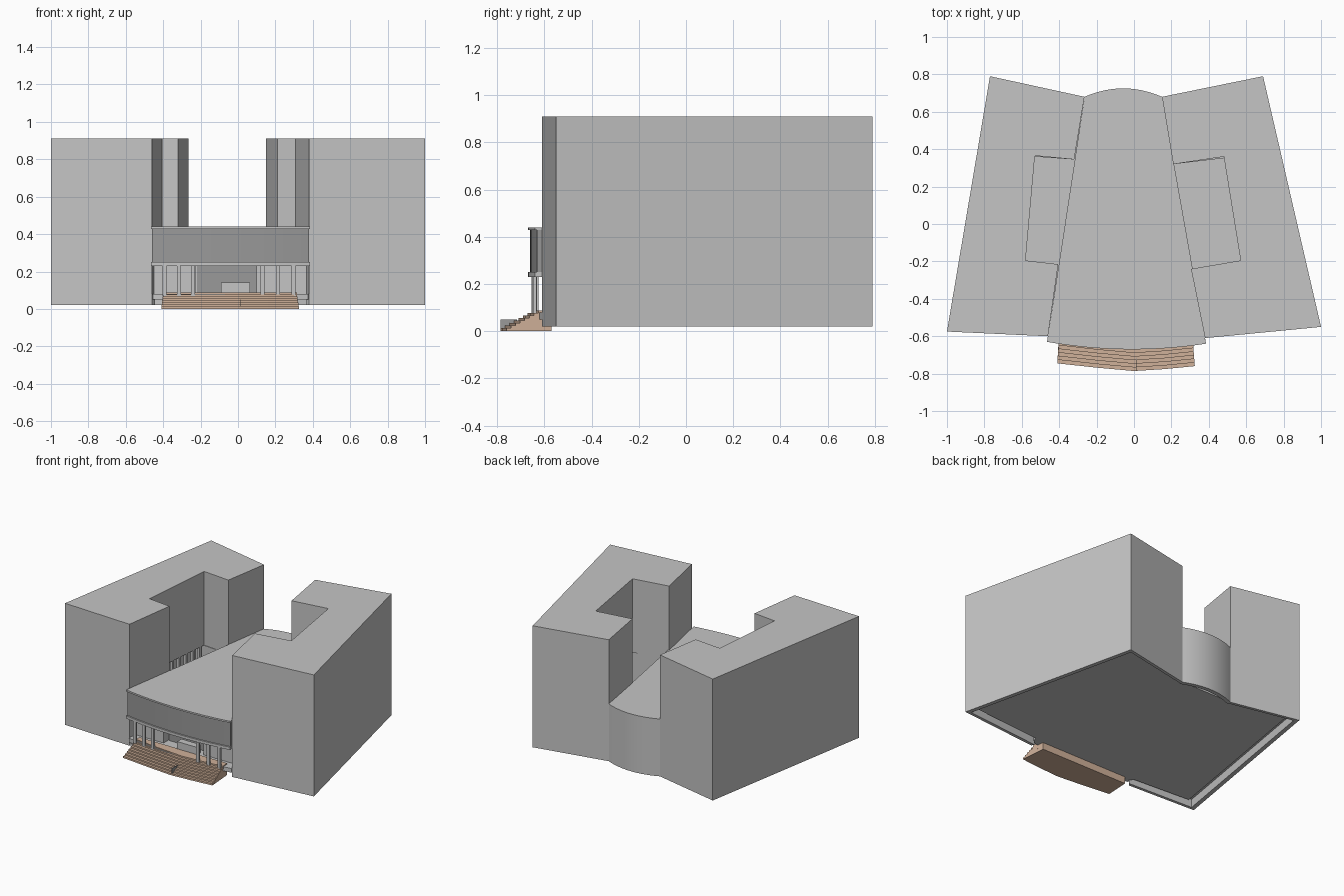
import bpy
import bmesh
from mathutils import Vector

cube = bpy.data.objects.get("Cube")
if cube:
    bpy.data.objects.remove(cube, do_unlink=True)


def material(name, rgb):
    m = bpy.data.materials.new(name)
    m.use_nodes = True
    m.diffuse_color = (*rgb, 1)
    m.node_tree.nodes["Principled BSDF"].inputs["Base Color"].default_value = (*rgb, 1)
    return m


GRAY = material("light gray", (0.56, 0.56, 0.56))
DARK = material("dark gray", (0.32, 0.32, 0.32))
TAN = material("tan stone", (0.63, 0.44, 0.32))


def prism(name, pts, z0, z1, mat):
    """Extrude a plan outline between two heights."""
    bm = bmesh.new()
    face = bm.faces.new([bm.verts.new((x, y, z0)) for x, y in pts])
    top = bmesh.ops.extrude_face_region(bm, geom=[face])["geom"]
    moved = [v for v in top if isinstance(v, bmesh.types.BMVert)]
    bmesh.ops.translate(bm, verts=moved, vec=(0, 0, z1 - z0))
    bmesh.ops.recalc_face_normals(bm, faces=bm.faces)
    me = bpy.data.meshes.new(name)
    bm.to_mesh(me)
    bm.free()
    me.materials.append(mat)
    ob = bpy.data.objects.new(name, me)
    bpy.context.collection.objects.link(ob)
    return ob


def box(name, x, y, w, d, z0, z1, mat):
    a, b = w / 2, d / 2
    return prism(name, [(x - a, y - b), (x + a, y - b), (x + a, y + b), (x - a, y + b)], z0, z1, mat)


def arc(x0, y0, x1, y1, bulge, n=16):
    """Shallow curve between two points, bulging in y."""
    return [(x0 + (x1 - x0) * t, y0 + (y1 - y0) * t + bulge * 4 * t * (1 - t))
            for t in (i / n for i in range(n + 1))]


def shade(ob):
    bpy.ops.object.select_all(action="DESELECT")
    ob.select_set(True)
    bpy.context.view_layer.objects.active = ob
    bpy.ops.object.shade_smooth_by_angle()


TOP, ROOF, SOFFIT, FLOOR, BASE = 0.91, 0.44, 0.37, 0.08, 0.02

# Wings: outer corners front to back, court corners front to back
wings = {
    "right": ([(-0.46, -0.60), (-1.0, -0.575), (-0.77, 0.79), (-0.265, 0.68)],
              [(-0.32, 0.345), (-0.53, 0.365), (-0.58, -0.195), (-0.405, -0.215)]),
    "left": ([(0.38, -0.61), (1.0, -0.55), (0.69, 0.79), (0.15, 0.68)],
             [(0.21, 0.32), (0.48, 0.36), (0.57, -0.195), (0.305, -0.24)]),
}
for side, (outer, court) in wings.items():
    s = -1 if side == "right" else 1
    prism(side + "_wing_upper", outer + court, SOFFIT, TOP, GRAY)
    # Lower storey has a deeper court behind an arcade
    deep = [court[0], (court[1][0] + s * 0.07, court[1][1]),
            (court[2][0] + s * 0.07, court[2][1]), court[3]]
    prism(side + "_wing_lower", outer + deep, FLOOR, SOFFIT, GRAY)
    # Arcade columns under the court wall
    a, b = Vector(court[1]), Vector(court[2])
    for i in range(8):
        p = a.lerp(b, (i + 0.5) / 8)
        box(f"{side}_arcade_column_{i}", p.x + s * 0.012, p.y, 0.02, 0.02, FLOOR, SOFFIT, GRAY)
    # Foundation skirt around the hollow underside
    for i in range(3):
        p, q = outer[i], outer[i + 1]
        inner = [(c[0] * 0.965, c[1] * 0.965) for c in (q, p)]
        prism(f"{side}_foundation_{i}", [p, q] + inner, BASE, FLOOR, GRAY)

# Floor slab
floor = arc(-0.455, -0.61, 0.375, -0.61, -0.035) + [
    (0.38, -0.56), (0.92, -0.51), (0.64, 0.73), (0.15, 0.64),
    (-0.265, 0.64), (-0.71, 0.73), (-0.92, -0.53), (-0.46, -0.56)]
prism("floor_slab", floor, 0.05, FLOOR, GRAY)

# Central hall with its curved rear wall
back = arc(0.15, 0.68, -0.265, 0.68, 0.045)
hall = prism("central_hall", [(-0.435, -0.48), (0.355, -0.48)] + back, FLOOR, ROOF - 0.012, GRAY)
shade(hall)
inner_back = arc(-0.265, 0.65, 0.15, 0.65, 0.045)
shade(prism("rear_foundation", back + inner_back, BASE, FLOOR, GRAY))

front = arc(-0.465, -0.63, 0.385, -0.64, -0.035)
shade(prism("central_roof", front + back, ROOF - 0.012, ROOF, GRAY))

# Portico: curved fascia and trim band
fascia = arc(-0.46, -0.62, 0.38, -0.63, -0.035)
shade(prism("portico_fascia", fascia + [(0.36, -0.48), (-0.44, -0.48)], 0.25, ROOF - 0.012, DARK))
shade(prism("portico_trim", front + [(0.36, -0.48), (-0.44, -0.48)], 0.23, 0.25, GRAY))

# Entrance wall, doorway and desk
for name, x0, x1 in (("left", 0.1, 0.37), ("right", -0.45, -0.225)):
    box(name + "_entrance_wall", (x0 + x1) / 2, -0.51, x1 - x0, 0.06, FLOOR, 0.23, GRAY)
box("doorway_panel", -0.06, -0.483, 0.32, 0.008, FLOOR, 0.23, DARK)
box("entrance_desk", -0.013, -0.55, 0.155, 0.05, FLOOR, 0.14, GRAY)

# Portico columns
for i, x in enumerate((-0.392, -0.315, -0.24, 0.13, 0.213, 0.297)):
    y = -0.625 - 0.025 * (1 - (x / 0.45) ** 2)
    box(f"portico_column_{i}", x, y, 0.022, 0.014, 0.07, 0.23, GRAY)

# Entrance steps, each shallower than the one below
STEPS = 8
for i in range(STEPS):
    t = i / (STEPS - 1)
    inset = 0.135 * t
    tread = [(-0.41 + 0.01 * t, -0.745 + inset), (-0.2, -0.768 + inset), (0.0, -0.786 + inset),
             (0.16, -0.776 + inset), (0.325 - 0.01 * t, -0.76 + inset), (0.31, -0.57), (-0.4, -0.57)]
    prism(f"entrance_step_{i}", tread, 0.085 * i / STEPS + 0.002 * (i > 0),
          0.085 * (i + 1) / STEPS + 0.002, TAN)

# Stair handrail
box("stair_handrail", 0.012, -0.75, 0.004, 0.07, 0.005, 0.05, DARK)
